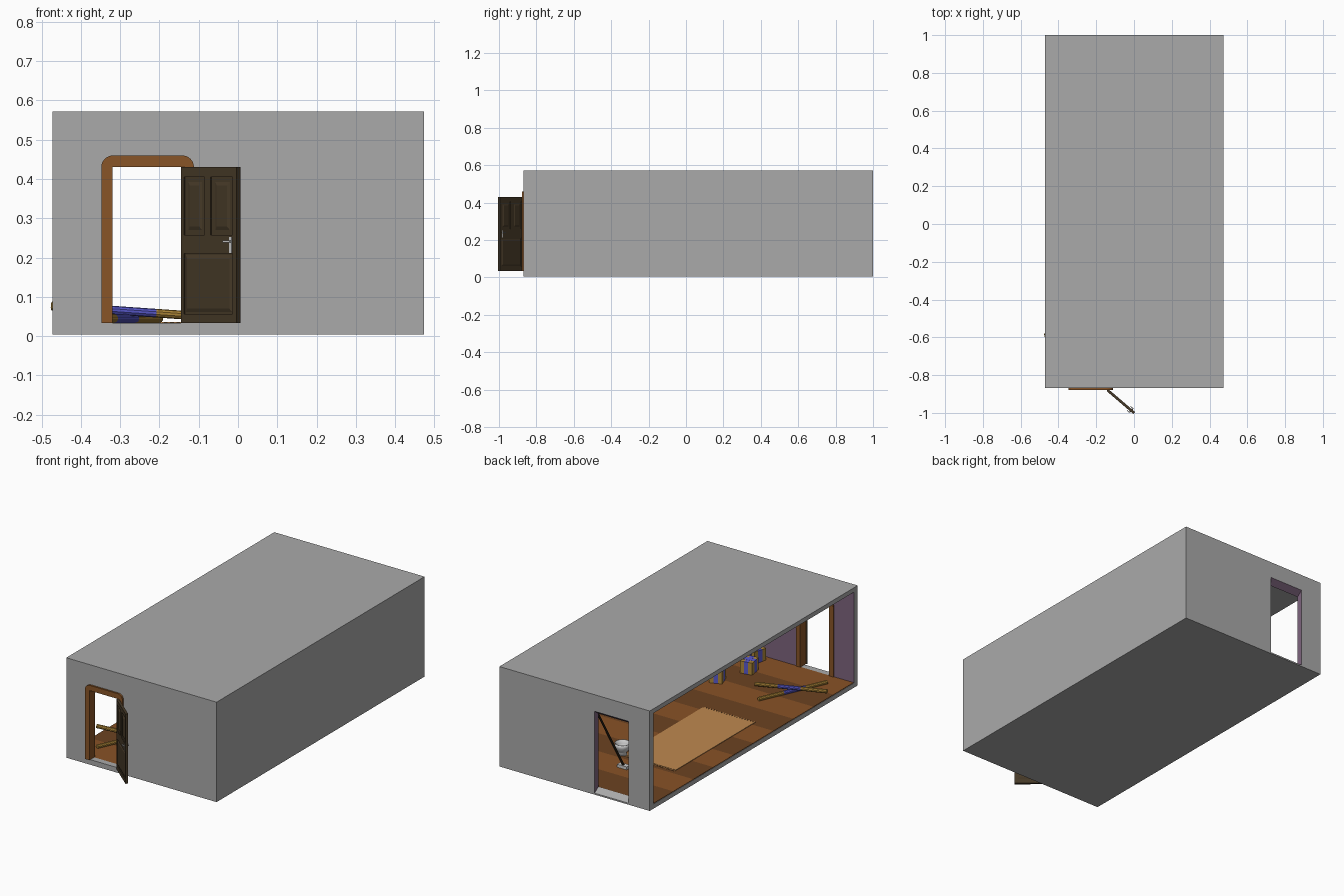
import bpy, bmesh, math
from mathutils import Matrix, Vector

if "Cube" in bpy.data.objects:
    bpy.data.objects.remove(bpy.data.objects["Cube"])

def mat(name, c):
    m = bpy.data.materials.new(name)
    m.diffuse_color = (*c, 1)
    m.use_nodes = True
    m.node_tree.nodes["Principled BSDF"].inputs["Base Color"].default_value = m.diffuse_color
    return m

BROWN = mat("floor_brown", (0.25, 0.085, 0.02))
DARK = mat("floor_dark", (0.15, 0.055, 0.015))
TRIM = mat("trim_brown", (0.25, 0.09, 0.02))
DOOR = mat("door_brown", (0.06, 0.04, 0.02))
PURPLE = mat("wall_purple", (0.21, 0.13, 0.21))
TAN = mat("rug_tan", (0.52, 0.25, 0.08))
GOLD = mat("gold", (0.42, 0.24, 0.04))
BLUE = mat("blue", (0.1, 0.1, 0.6))
WHITE = mat("white", (0.8, 0.8, 0.8))

def finish(name, bm, m=None, mw=None):
    bmesh.ops.recalc_face_normals(bm, faces=bm.faces)
    me = bpy.data.meshes.new(name)
    bm.to_mesh(me)
    bm.free()
    if m:
        me.materials.append(m)
    ob = bpy.data.objects.new(name, me)
    bpy.context.collection.objects.link(ob)
    if mw:
        ob.matrix_world = mw
    return ob

def box(name, x, y, z, m=None, mw=None, edit=None):
    bm = bmesh.new()
    bmesh.ops.create_cube(bm, size=1)
    for v in bm.verts:
        for i, r in enumerate((x, y, z)):
            v.co[i] = r[0] if v.co[i] < 0 else r[1]
        if edit:
            edit(v.co)
    return finish(name, bm, m, mw)

def extrude_y(name, pts, y0, y1, m):
    bm = bmesh.new()
    f = bm.faces.new([bm.verts.new((a, y0, b)) for a, b in pts])
    r = bmesh.ops.extrude_face_region(bm, geom=[f])
    for v in r["geom"]:
        if isinstance(v, bmesh.types.BMVert):
            v.co.y = y1
    return finish(name, bm, m)

def lathe(name, prof, loc, n, m):
    bm = bmesh.new()
    vs = [bm.verts.new((r, 0, z)) for r, z in prof]
    es = [bm.edges.new(p) for p in zip(vs, vs[1:])]
    bmesh.ops.spin(bm, geom=vs + es, axis=(0, 0, 1), cent=(0, 0, 0), angle=2 * math.pi, steps=n)
    bmesh.ops.remove_doubles(bm, verts=bm.verts, dist=1e-5)
    for f in bm.faces:
        f.smooth = True
    return finish(name, bm, m, Matrix.Translation(loc))

def rod(name, a, b, r, n, m):
    a, b = Vector(a), Vector(b)
    d = b - a
    bm = bmesh.new()
    bmesh.ops.create_cone(bm, cap_ends=True, segments=n, radius1=r, radius2=r, depth=d.length)
    mw = Matrix.Translation((a + b) / 2) @ d.to_track_quat('Z', 'Y').to_matrix().to_4x4()
    return finish(name, bm, m, mw)

# Room shell: open on the left side, a doorway at each end
X0, X1, Y0, Y1, Z0, Z1, T = -0.472, 0.473, -0.868, 1.0, 0.004, 0.572, 0.035
room = box("room_shell", (X0, X1), (Y0, Y1), (Z0, Z1))

def splay(co):
    # doorway is taller on its outer face
    if co.y > 1:
        co.z += 0.06 if co.z > 0.2 else -0.052

cutters = [
    box("cut_inside", (-0.6, X1 - T), (Y0 + T, Y1 - T), (0.03, Z1 - 0.025)),
    box("cut_front_door", (-0.335, -0.126), (-0.95, -0.8), (0.033, 0.445)),
    box("cut_back_door", (-0.34, -0.125), (0.95, 1.03), (0.045, 0.44), edit=splay)]
for c in cutters:
    c.hide_render = True
    b = room.modifiers.new(c.name, 'BOOLEAN')
    b.object, b.operation, b.solver = c, 'DIFFERENCE', 'EXACT'
dg = bpy.context.evaluated_depsgraph_get()
room.data = bpy.data.meshes.new_from_object(room.evaluated_get(dg))
room.modifiers.clear()
for c in cutters:
    bpy.data.objects.remove(c)

# Purple paint on the inner walls and the back doorway reveal
me = room.data
me.materials.clear()
me.materials.append(mat("concrete", (0.4, 0.4, 0.4)))
me.materials.append(PURPLE)
for p in me.polygons:
    c, n = p.center, p.normal
    inner = abs(n.z) < 0.1 and X0 + 0.02 < c.x < X1 - 0.01 and Y0 + 0.01 < c.y < Y1 - 0.003
    reveal = c.y > 0.95 and n.z < -0.3 and c.z > 0.3
    p.material_index = int(inner or reveal)

# Floor planks in two browns
N = 10
step = (Y1 - Y0 - 2 * T) / N
for i in range(N):
    y = Y0 + T + i * step
    box(f"floor_plank_{i}", (X0 + 0.002, X1 - T), (y, y + step), (0.028, 0.033), (BROWN, DARK)[i % 2])

# Rug with fringed ends
box("rug", (-0.335, -0.01), (-0.135, 0.57), (0.033, 0.036), TAN)
for i in range(20):
    x = -0.335 + i * 0.325 / 20
    for j, (y0, y1) in enumerate(((-0.147, -0.135), (0.57, 0.582))):
        box(f"rug_fringe_{j}_{i}", (x, x + 0.009), (y0, y1), (0.033, 0.035), TAN)

# Front door frame with rounded top corners
def arc(cx, cz, r, a0):
    return [(cx + r * math.cos(math.radians(a0 + k * 15)), cz + r * math.sin(math.radians(a0 + k * 15))) for k in range(7)]

frame = [(-0.32, 0.034), (-0.32, 0.43), (-0.14, 0.43), (-0.14, 0.034), (-0.112, 0.034)]
frame += arc(-0.142, 0.43, 0.03, 0) + arc(-0.318, 0.43, 0.03, 90) + [(-0.348, 0.034)]
extrude_y("door_frame", frame, -0.878, -0.826, TRIM)

# Open door leaf: thin core, stiles and rails, raised fields
L = Matrix.Translation((-0.141, -0.879, 0)) @ Matrix.Rotation(math.radians(-40.5), 4, 'Z')
W, ZB, ZT = 0.187, 0.033, 0.43
D = (-0.007, 0.007)
box("door_core", (0.002, W - 0.002), (-0.003, 0.003), (ZB + 0.002, ZT - 0.002), DOOR, L)
for nm, x, z in (("hinge_stile", (0, 0.01), (ZB, ZT)), ("lock_stile", (0.173, W), (ZB, ZT)),
                 ("mid_stile", (0.08, 0.1), (0.258, 0.405)), ("top_rail", (0.01, 0.173), (0.405, ZT)),
                 ("lock_rail", (0.01, 0.173), (0.21, 0.258)), ("bottom_rail", (0.01, 0.173), (ZB, 0.057))):
    box("door_" + nm, x, D, z, DOOR, L)
for nm, x, z, g in (("upper_left", (0.01, 0.08), (0.258, 0.405), 0.012),
                    ("upper_right", (0.1, 0.173), (0.258, 0.405), 0.012), ("lower", (0.01, 0.173), (0.057, 0.21), 0.004)):
    for s in (-1, 1):
        cx, cz = sum(x) / 2, sum(z) / 2
        def taper(co, s=s, cx=cx, cz=cz):
            if abs(co.y) > 0.004:
                co.x += math.copysign(0.007, cx - co.x)
                co.z += math.copysign(0.009, cz - co.z)
        box(f"door_field_{nm}_{s}", (x[0] + g, x[1] - g), sorted((s * 0.003, s * 0.0065)),
            (z[0] + g, z[1] - g), DOOR, L, taper)
# Door handles on both faces
for s in (-1, 1):
    box(f"handle_plate_{s}", (0.163, 0.171), sorted((s * 0.006, s * 0.009)), (0.212, 0.252), WHITE, L)
    box(f"handle_lever_{s}", (0.148, 0.17), sorted((s * 0.012, s * 0.016)), (0.238, 0.244), WHITE, L)
    box(f"handle_neck_{s}", (0.164, 0.17), sorted((s * 0.008, s * 0.014)), (0.238, 0.244), WHITE, L)

# Crossed poles with a blue middle
for i, (a, b) in enumerate((((-0.474, -0.59, 0.077), (-0.085, -0.5, 0.05)),
                            ((-0.2, -0.367, 0.045), (-0.369, -0.739, 0.045)))):
    a, b = Vector(a), Vector(b)
    for nm, s, e, m in (("end_a", 0, 0.36, GOLD), ("middle", 0.36, 0.68, BLUE), ("end_b", 0.68, 1, GOLD)):
        rod(f"pole_{i}_{nm}", a.lerp(b, s), a.lerp(b, e), 0.011, 10, m)

# Gold crates with a blue band
for i, (x, y, z, a) in enumerate(((0.05, -0.64, 0.033, 10), (0.1, -0.77, 0.033, -15), (0.12, -0.455, 0.033, 20))):
    R = Matrix.Translation((x, y, z)) @ Matrix.Rotation(math.radians(a), 4, 'Z')
    box(f"crate_{i}", (-0.035, 0.035), (-0.04, 0.04), (0, 0.068), GOLD, R)
    box(f"crate_band_x_{i}", (-0.036, 0.036), (-0.014, 0.014), (-0.0005, 0.069), BLUE, R)
    box(f"crate_band_y_{i}", (-0.012, 0.012), (-0.041, 0.041), (-0.0005, 0.0685), BLUE, R)

# White bowl on a foot
lathe("bowl", [(0, 0), (0.024, 0), (0.02, 0.012), (0.03, 0.024), (0.039, 0.045), (0.041, 0.066),
               (0.037, 0.066), (0.034, 0.046), (0.02, 0.03), (0, 0.027)], (0.0, 0.57, 0.036), 24, WHITE)

# Broom leaning on the back wall
rod("broom_handle", (-0.094, 0.695, 0.045), (-0.094, 0.958, 0.48), 0.006, 10, DOOR)
box("broom_head", (-0.124, -0.064), (0.68, 0.71), (0.033, 0.05), WHITE)
